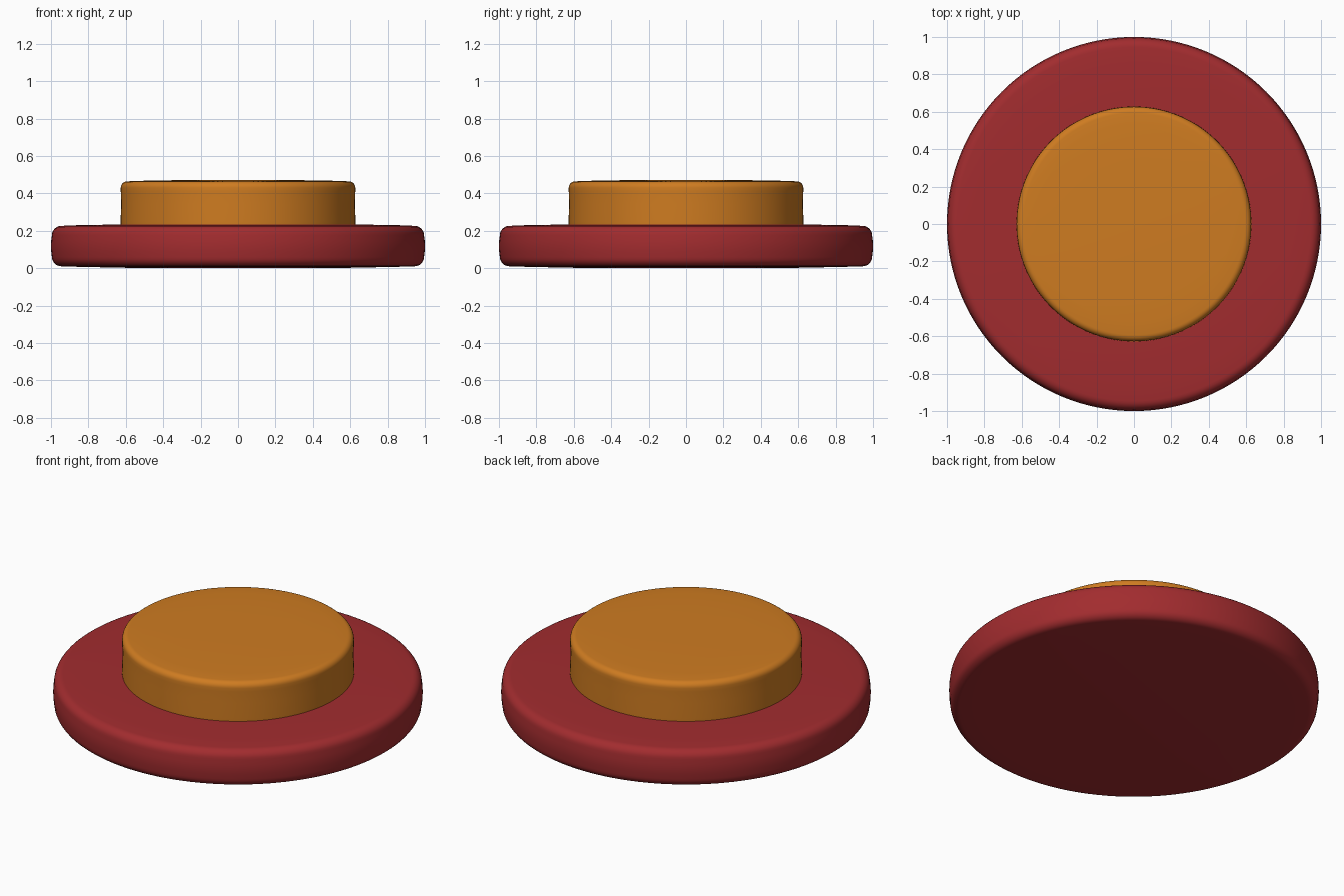
import bpy, bmesh, math

if "Cube" in bpy.data.objects:
    bpy.data.objects.remove(bpy.data.objects["Cube"])

SEGMENTS = 128


def lathe(name, profile, color):
    """Spin an (r, z) profile around z; first and last points lie on the axis."""
    bm = bmesh.new()
    verts = [bm.verts.new((r, 0, z)) for r, z in profile]
    edges = [bm.edges.new(pair) for pair in zip(verts, verts[1:])]
    bmesh.ops.spin(bm, geom=verts + edges, cent=(0, 0, 0), axis=(0, 0, 1),
                   angle=2 * math.pi, steps=SEGMENTS)
    bmesh.ops.remove_doubles(bm, verts=bm.verts, dist=1e-5)
    bmesh.ops.recalc_face_normals(bm, faces=bm.faces)
    for face in bm.faces:
        face.smooth = True
    mesh = bpy.data.meshes.new(name)
    bm.to_mesh(mesh)
    bm.free()
    mat = bpy.data.materials.new(name + "_color")
    mat.diffuse_color = color
    mat.use_nodes = True
    mat.node_tree.nodes["Principled BSDF"].inputs["Base Color"].default_value = mat.diffuse_color
    mesh.materials.append(mat)
    obj = bpy.data.objects.new(name, mesh)
    bpy.context.collection.objects.link(obj)
    return obj


def corner(r, z, size, start, steps=6):
    """Quarter-round corner centred on (r, z), sweeping 90 degrees from start."""
    return [(r + size * math.cos(math.radians(start + 90 * i / steps)),
             z + size * math.sin(math.radians(start + 90 * i / steps)))
            for i in range(steps + 1)]


# Wide base disc with softly bulging faces and rounded rims
base = [(0, 0), (0.6, 0.002), (0.85, 0.007)]
base += corner(0.945, 0.06, 0.05, -90)
base += [(0.999, 0.09), (1.0, 0.118), (0.999, 0.146)]
base += corner(0.945, 0.176, 0.05, 0)
base += [(0.85, 0.23), (0.6, 0.234), (0, 0.235)]
lathe("base_disc", base, (0.36, 0.025, 0.028, 1))

# Smaller raised cap, its foot set just into the base
cap = [(0, 0.225), (0.627, 0.225), (0.628, 0.25), (0.625, 0.34), (0.627, 0.41)]
cap += corner(0.593, 0.43, 0.034, 0)
cap += [(0.52, 0.467), (0.35, 0.47), (0, 0.471)]
obj = lathe("raised_cap", cap, (0.62, 0.2, 0.015, 1))
bpy.context.view_layer.objects.active = obj
obj.select_set(True)
bpy.ops.object.shade_smooth_by_angle(angle=math.radians(40))
